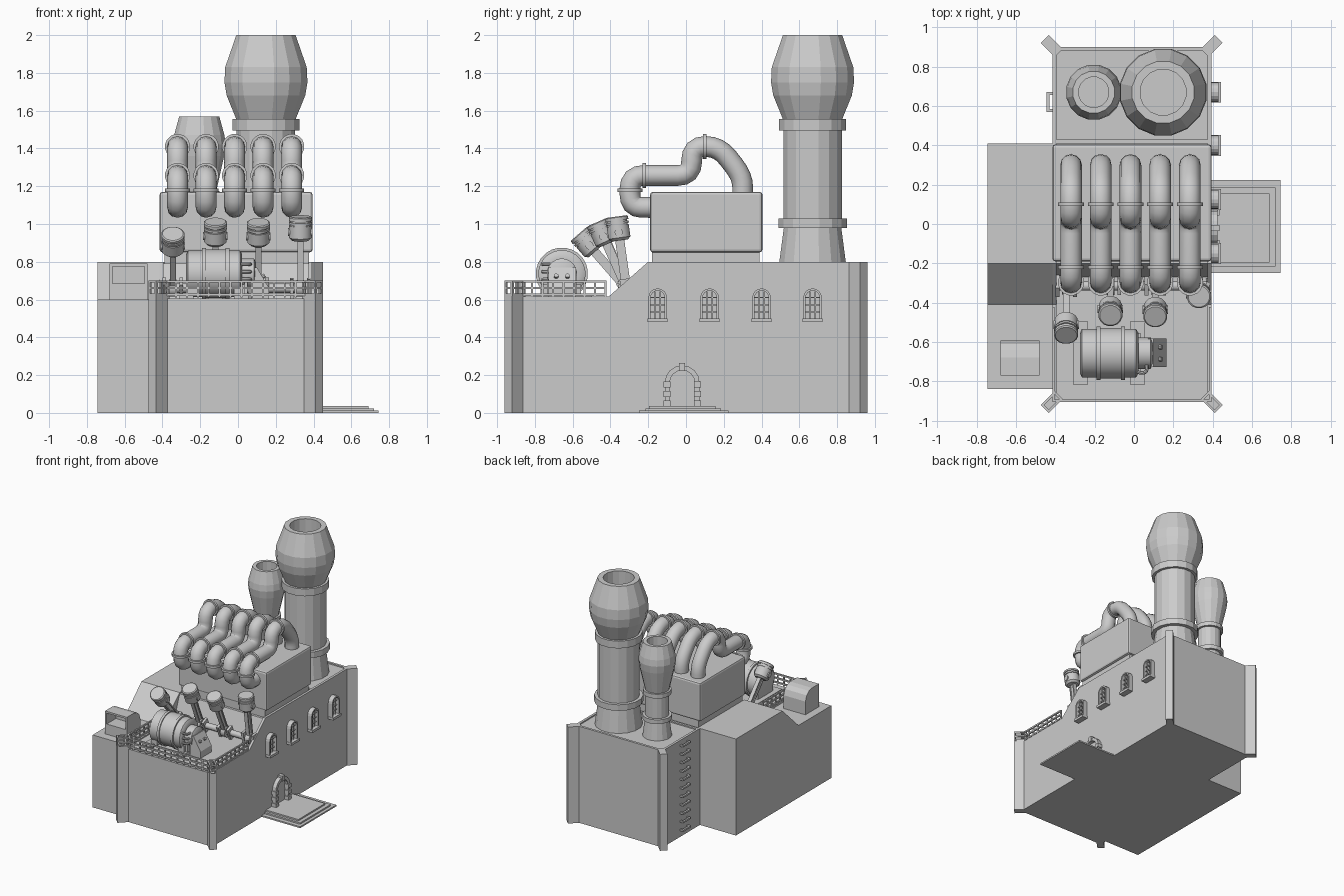
import bpy, bmesh
from math import pi, sin, cos, radians
from mathutils import Matrix, Vector

if "Cube" in bpy.data.objects:
    bpy.data.objects.remove(bpy.data.objects["Cube"])


def finish(name, bm, smooth=None):
    bmesh.ops.recalc_face_normals(bm, faces=bm.faces[:])
    me = bpy.data.meshes.new(name)
    bm.to_mesh(me)
    bm.free()
    ob = bpy.data.objects.new(name, me)
    bpy.context.collection.objects.link(ob)
    if smooth:
        bpy.ops.object.select_all(action='DESELECT')
        ob.select_set(True)
        bpy.context.view_layer.objects.active = ob
        bpy.ops.object.shade_smooth_by_angle(angle=radians(smooth))
    return ob


def boxes(name, spans, mat=Matrix()):
    """One object from (x0, x1, y0, y1, z0, z1) spans."""
    bm = bmesh.new()
    for x0, x1, y0, y1, z0, z1 in spans:
        m = Matrix.Translation(((x0 + x1) / 2, (y0 + y1) / 2, (z0 + z1) / 2))
        bmesh.ops.create_cube(bm, size=1, matrix=mat @ m @ Matrix.Diagonal((x1 - x0, y1 - y0, z1 - z0, 1)))
    return finish(name, bm)


def prism(name, pts, a, b, axis='x'):
    """Profile (y,z) pushed along x, or (x,z) pushed along y."""
    bm = bmesh.new()
    put = (lambda t, p: (t, p[0], p[1])) if axis == 'x' else (lambda t, p: (p[0], t, p[1]))
    va, vb = ([bm.verts.new(put(t, p)) for p in pts] for t in (a, b))
    bm.faces.new(va)
    bm.faces.new(vb)
    for i in range(len(pts)):
        j = (i + 1) % len(pts)
        bm.faces.new((va[i], va[j], vb[j], vb[i]))
    return finish(name, bm)


def lathe(name, prof, mat, n=16, smooth=None):
    """Profile (radius, height) turned round local z."""
    bm = bmesh.new()
    rings = [[bm.verts.new(mat @ Vector((r * cos(2 * pi * (i + .5) / n), r * sin(2 * pi * (i + .5) / n), h)))
              for i in range(n)] for r, h in prof]
    for p, q in zip(rings, rings[1:]):
        for i in range(n):
            bm.faces.new((p[i], p[(i + 1) % n], q[(i + 1) % n], q[i]))
    bm.faces.new(rings[0])
    bm.faces.new(rings[-1])
    return finish(name, bm, smooth)


def arch(y, z0, zs, r, n=8):
    return [(y - r, z0)] + [(y - r * cos(pi * i / n), zs + r * sin(pi * i / n)) for i in range(n + 1)] + [(y + r, z0)]


def arch_frame(name, y, z0, zs, ro, ri, x0, x1):
    bm = bmesh.new()
    loops = [[bm.verts.new((x, *p)) for p in arch(y, z0, zs, r)] for x, r in ((x0, ro), (x1, ro), (x1, ri), (x0, ri))]
    for k in range(4):
        p, q = loops[k], loops[(k + 1) % 4]
        for i in range(len(p) - 1):
            bm.faces.new((p[i], p[i + 1], q[i + 1], q[i]))
    for e in (0, -1):
        bm.faces.new([l[e] for l in loops])
    return finish(name, bm)


def fillet(pts, d=.075, n=4):
    pts = [Vector(p) for p in pts]
    out = [pts[0]]
    for a, b, c in zip(pts, pts[1:], pts[2:]):
        s = b + (a - b).normalized() * min(d, (a - b).length / 2.05)
        e = b + (c - b).normalized() * min(d, (c - b).length / 2.05)
        out += [s * (1 - t) ** 2 + b * 2 * t * (1 - t) + e * t * t for t in (i / n for i in range(n + 1))]
    return out + [pts[-1]]


def tube(name, pts, r, res=4):
    cu = bpy.data.curves.new(name, 'CURVE')
    cu.dimensions, cu.bevel_depth, cu.bevel_resolution, cu.use_fill_caps = '3D', r, res, True
    sp = cu.splines.new('POLY')
    sp.points.add(len(pts) - 1)
    for q, p in zip(sp.points, pts):
        q.co = (*p, 1)
    ob = bpy.data.objects.new(name, cu)
    bpy.context.collection.objects.link(ob)
    bpy.ops.object.select_all(action='DESELECT')
    ob.select_set(True)
    bpy.context.view_layer.objects.active = ob
    bpy.ops.object.convert(target='MESH')
    bpy.ops.object.shade_smooth_by_angle(angle=radians(40))


def at(x, y, z):
    return Matrix.Translation((x, y, z))


ALONG_X, ALONG_Y = Matrix.Rotation(pi / 2, 4, 'Y'), Matrix.Rotation(pi / 2, 4, 'X')
L, R = -.415, .393          # main building side walls

# Main building: stepped side walls and a core with a recessed crank pit
side = [(-.9, 0), (.9, 0), (.9, .8), (-.2, .8), (-.41, .615), (-.9, .615)]
prism("left_wall", side, L, L + .02)
prism("right_wall", side, R - .02, R)
prism("core", [(-.9, 0), (.9, 0), (.9, .79), (-.2, .79), (-.27, .605), (-.9, .605)], L + .02, R - .02)
boxes("back_lip", [(L + .02, R - .02, .88, .9, .78, .8), (L + .02, R - .02, .41, .43, .78, .8)])

# Side annex with sloped step, and its air intake hood
prism("annex", [(-.84, 0), (.41, 0), (.41, .8), (-.2, .8), (-.41, .6), (-.84, .6)], -.745, L)
hood = prism("intake_hood", [(-.77, .59), (-.77, .79), (-.68, .79), (-.64, .78), (-.61, .755), (-.593, .71), (-.593, .59)],
             -.68, -.48)
cut = boxes("hood_cutter", [(-.665, -.495, -.8, -.65, .685, .775)])
cut.hide_render = True
cut.hide_viewport = True
m = hood.modifiers.new("opening", 'BOOLEAN')
m.object, m.solver = cut, 'EXACT'

# Diagonal corner posts; the front ones carry railing corners
for sx, cx in ((-1, L - .003), (1, .395)):
    for sy in (-1, 1):
        mat = at(cx, sy * .905, 0) @ Matrix.Rotation(pi / 4 * sx * sy, 4, 'Z')
        boxes("corner_post", [(-.05, .05, -.028, .028, 0, .62 if sy < 0 else .8)], mat)
        if sy < 0:
            spans = []
            for z in (.62, .655, .69):
                for e in (-1, 1):
                    spans.append((-.05, .05, e * .023 - .006, e * .023 + .006, z, z + .012))
                    spans.append((e * .044 - .006, e * .044 + .006, -.023, .023, z, z + .012))
            spans += [(x - .006, x + .006, y - .006, y + .006, .62, .702) for x in (-.044, .044) for y in (-.023, .023)]
            boxes("railing_corner", spans, mat)

# Deck railing on three sides
rails = []
for z in (.62, .655, .69):
    rails.append((L, R, -.905, -.893, z, z + .012))
    rails += [(x - .006, x + .006, -.9, -.425, z, z + .012) for x in (L + .006, R - .006)]
for i in range(14):
    x = L + .03 + i * .0575
    rails.append((x - .005, x + .005, -.904, -.894, .61, .7))
for i in range(9):
    y = -.87 + i * .0555
    rails += [(x - .005, x + .005, y - .005, y + .005, .61, .7) for x in (L + .006, R - .006)]
boxes("deck_railing", rails)

# Engine block on its plinth
boxes("engine_plinth", [(-.39, .375, -.18, .39, .78, .86)])
block = boxes("engine_block", [(-.415, .395, -.19, .405, .85, 1.17)])
bev = block.modifiers.new("round", 'BEVEL')
bev.width, bev.segments = .015, 2

# Five exhaust pipes with collars
collar = [(.05, -.009), (.067, -.009), (.067, .009), (.05, .009)]
corners = [(.3, 1.14), (.3, 1.25), (.175, 1.41), (.03, 1.41), (.03, 1.257), (-.297, 1.257), (-.297, 1.088), (-.17, 1.088)]
for i in range(5):
    x = -.32 + i * .151
    tube("exhaust_pipe", fillet([(x, y, z) for y, z in corners]), .055)
    lathe("pipe_collar", collar, at(x, .1, 1.41) @ ALONG_Y, 16, 40)
    lathe("pipe_collar", collar, at(x, -.22, 1.257) @ ALONG_Y, 16, 40)
    lathe("pipe_collar", collar, at(x, -.297, 1.178), 16, 40)

# Chimneys
lathe("large_chimney", [(.182, .78), (.155, .98), (.185, .98), (.185, 1.03), (.158, 1.03), (.158, 1.495), (.18, 1.495),
      (.18, 1.555), (.16, 1.555), (.212, 1.68), (.224, 1.75), (.22, 1.83), (.16, 2), (.118, 2), (.118, 1.6)], at(.148, .67, 0))
lathe("small_chimney", [(.112, .78), (.092, .93), (.112, .93), (.112, .965), (.09, .965), (.09, 1.14), (.108, 1.14),
      (.108, 1.175), (.092, 1.175), (.134, 1.36), (.142, 1.42), (.136, 1.47), (.108, 1.57), (.078, 1.57), (.078, 1.3)],
      at(-.205, .67, 0))

# Arched windows
for y in (-.15, .125, .4, .67):
    arch_frame("window_frame", y, .49, .61, .049, .037, R - .005, .43)
    boxes("window_sill", [(R - .005, .442, y - .053, y + .053, .48, .5)])
    bars = [(R - .005, .415, y + d - .003, y + d + .003, .5, .642) for d in (-.014, .014)]
    bars += [(R - .005, .415, y - .04, y + .04, z - .003, z + .003) for z in (.535, .572, .61)]
    boxes("window_bars", bars)

# Door, surround stones and steps
dy = -.02
arch_frame("door_surround", dy, .03, .16, .092, .066, R - .005, .425)
prism("door_leaf", arch(dy, .03, .16, .068), R - .005, R + .006)
boxes("surround_stones", [(R - .005, .434, dy + s * .081 - .019, dy + s * .081 + .019, z, z + .03)
                          for s in (-1, 1) for z in (.035, .085, .135)] + [(R - .005, .434, dy - .016, dy + .016, .222, .265)])
boxes("door_steps", [(R - .01, .745, -.25, .225, 0, .012), (R - .01, .72, -.215, .185, .01, .024),
                     (R - .01, .69, -.195, .155, .02, .036)])

# Wall ladder of bracket rungs
rungs = []
for i in range(11):
    z = .05 + i * .07
    rungs.append((-.445, -.43, .57, .67, z, z + .014))
    rungs += [(-.44, L + .005, y, y + .014, z, z + .014) for y in (.57, .656)]
boxes("ladder_rungs", rungs)

# Generator drum, feet, end cap and sloped control box
gy, gz = -.657, .737
drum = [(.1, -.275), (.125, -.265), (.125, -.19), (.138, -.19), (.138, -.17), (.13, -.17), (.13, -.065), (.138, -.065),
        (.138, -.045), (.125, -.045), (.125, .01), (.105, .022), (.08, .022), (.08, .085), (.06, .095)]
lathe("generator_drum", drum, at(0, gy, gz) @ ALONG_X, 24, 35)
boxes("generator_feet", [(x, x + .075, gy - .16, gy + .16, .6, .63) for x in (-.31, -.02)]
      + [(x + .01, x + .065, gy - .1, gy + .1, .62, .68) for x in (-.31 + .03, -.03)])
prism("generator_end_plate", arch(gy, .6, .735, .078), .035, .05)
prism("control_box", [(.07, .6), (.165, .6), (.165, .66), (.1, .77), (.07, .77)], gy - .07, gy + .075, 'y')
for dz in (-.03, .01, .05):
    tube("generator_cable", fillet([(.015, gy - .07, gz + dz), (.015, gy - .1, gz + dz), (.065, gy - .1, gz + dz),
                                    (.065, gy - .06, gz + dz)], .03), .009, 2)
for d in (-.03, .03):
    lathe("control_knob", [(.012, -.01), (.012, .015)], at(.13, gy + d, .72) @ Matrix.Rotation(radians(59), 4, 'Y'), 8)

# Crankshaft with four fanned pistons
cy, cz = -.315, .66
lathe("crankshaft", [(.025, L + .02), (.025, R - .02)], at(0, cy, cz) @ ALONG_X, 12, 40)
head = [(.045, .255), (.06, .27), (.06, .335), (.055, .335), (.055, .342), (.062, .342), (.062, .355), (.055, .355),
        (.055, .362), (.062, .362), (.062, .378), (.055, .383)]
for x, ang in ((-.345, 41), (-.12, 23), (.108, 24), (.33, 8)):
    mat = at(x, cy, cz) @ Matrix.Rotation(radians(ang), 4, 'X')
    lathe("piston_head", head, mat, 16, 35)
    lathe("piston_pin", [(.022, -.065), (.022, .065)], mat @ at(0, 0, .3) @ ALONG_X, 10, 40)
    boxes("piston_rod", [(-.009, .009, -.02, .02, .02, .29), (-.016, .016, -.024, -.014, .02, .27),
                         (-.016, .016, .014, .024, .02, .27)], mat)
    lathe("rod_big_end", [(.045, -.02), (.045, .02)], mat @ ALONG_X, 14, 35)
    for d in (-.045, .045):
        boxes("crank_web", [(d - .01, d + .01, -.03, .03, -.05, .05)], mat)
